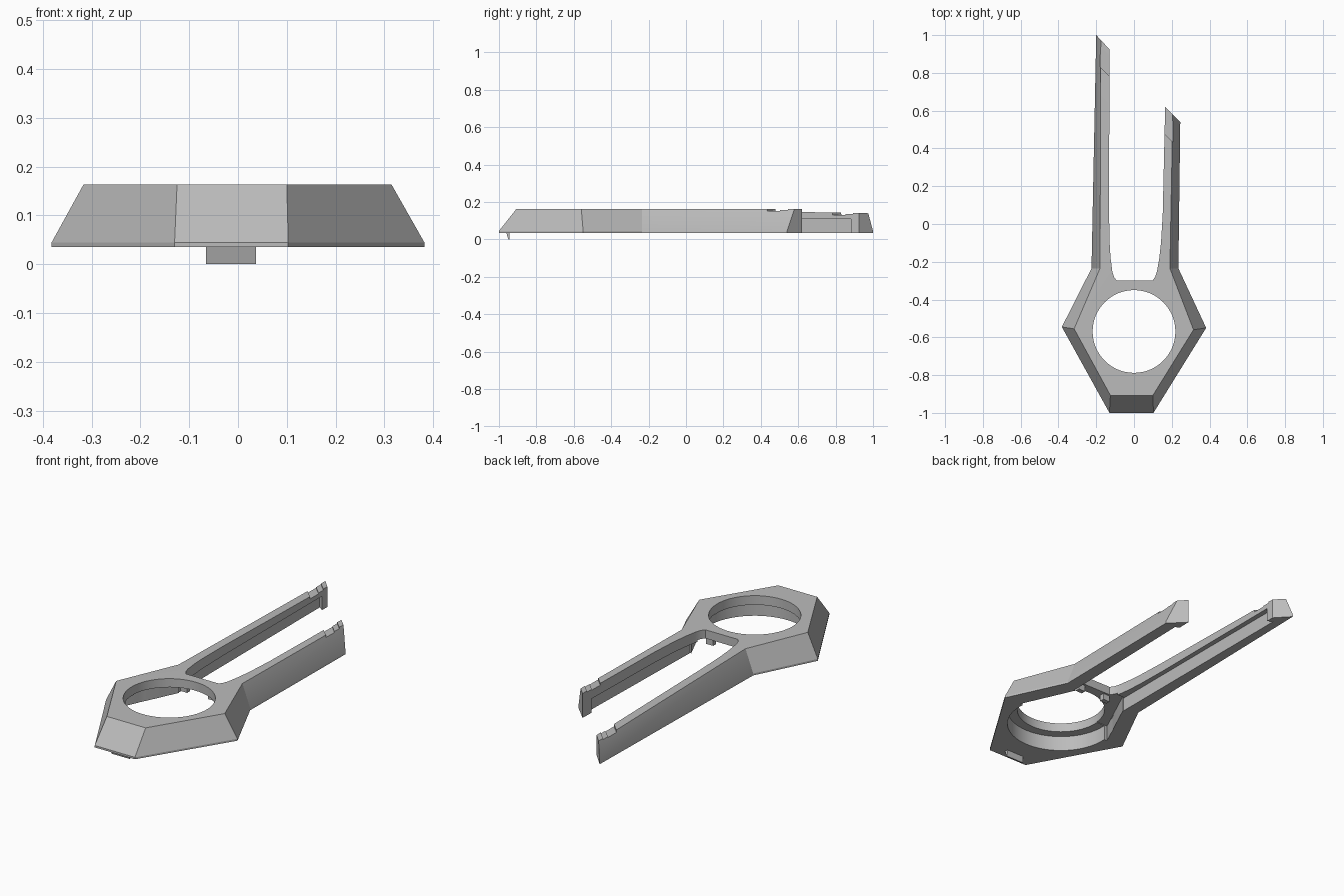
import bpy, bmesh, math

if "Cube" in bpy.data.objects:
    bpy.data.objects.remove(bpy.data.objects["Cube"])

Z0, Z1 = 0.035, 0.163
gray = bpy.data.materials.new("neutral_gray")
gray.diffuse_color = (0.5, 0.5, 0.5, 1)
gray.use_nodes = True
gray.node_tree.nodes["Principled BSDF"].inputs["Base Color"].default_value = gray.diffuse_color


def loft(name, rings):
    """Closed solid through matching rings of 3D points."""
    bm = bmesh.new()
    loops = [[bm.verts.new(p) for p in r] for r in rings]
    n = len(loops[0])
    for a, b in zip(loops, loops[1:]):
        for i in range(n):
            j = (i + 1) % n
            bm.faces.new((a[i], a[j], b[j], b[i]))
    bm.faces.new(loops[0][::-1])
    bm.faces.new(loops[-1])
    bmesh.ops.recalc_face_normals(bm, faces=bm.faces)
    me = bpy.data.meshes.new(name)
    bm.to_mesh(me)
    bm.free()
    me.materials.append(gray)
    ob = bpy.data.objects.new(name, me)
    bpy.context.collection.objects.link(ob)
    return ob


def prism(name, pts, z0, z1):
    return loft(name, [[(x, y, z) for x, y in pts] for z in (z0, z1)])


def circle(r, cy, n=64):
    return [(r * math.cos(2 * math.pi * i / n), cy + r * math.sin(2 * math.pi * i / n))
            for i in range(n)]


def cut(target, cutter):
    """Subtract a cutter, then discard it."""
    bpy.context.view_layer.objects.active = target
    m = target.modifiers.new("cut", 'BOOLEAN')
    m.operation, m.solver, m.object = 'DIFFERENCE', 'EXACT', cutter
    bpy.ops.object.modifier_apply(modifier=m.name)
    bpy.data.objects.remove(cutter)


# Frame: hexagonal head with two arms, outer walls leaning inwards
outer_low = [(-0.2, 1.0), (-0.225, -0.235), (-0.382, -0.545), (-0.13, -1.0),
             (0.103, -1.0), (0.382, -0.55), (0.235, -0.235), (0.245, 0.54)]
outer_top = [(-0.17, 0.968), (-0.18, -0.235), (-0.317, -0.555), (-0.125, -0.907),
             (0.10, -0.907), (0.315, -0.56), (0.19, -0.235), (0.205, 0.58)]
inner = [(0.165, 0.62), (0.152, 0.05), (0.143, -0.10), (0.134, -0.18), (0.122, -0.25),
         (0.112, -0.28), (0.098, -0.30), (-0.092, -0.30), (-0.106, -0.28),
         (-0.115, -0.25), (-0.124, -0.18), (-0.129, -0.10), (-0.132, 0.05), (-0.13, 0.925)]
frame = loft("frame", [[(x, y, z) for x, y in ring + inner]
                       for ring, z in ((outer_low, Z0), (outer_low, Z0 + 0.01),
                                       (outer_top, Z1))])

# Round opening, underside pocket and gap below the bridge
cut(frame, prism("hole_cutter", circle(0.219, -0.569), -0.1, 0.4))
cut(frame, prism("pocket_cutter", circle(0.268, -0.569), -0.1, 0.115))
cut(frame, prism("rear_pocket_cutter",
                 [(-0.285, -0.55), (0.285, -0.55), (0.155, -0.262), (-0.15, -0.262)],
                 -0.1, 0.118))

# Long arm drops gently towards its tip
cut(frame, loft("slope_cutter", [[(x, -0.235, Z1), (x, 1.1, 0.1375), (x, 1.1, 0.3),
                                  (x, -0.235, 0.3)] for x in (-0.4, -0.05)]))

# Ledge along the inner side of each arm
cut(frame, prism("long_ledge_cutter", [(-0.157, -0.27), (-0.05, -0.27), (-0.05, 0.825),
                                       (-0.157, 0.90)], -0.1, 0.108))
cut(frame, prism("short_ledge_cutter", [(0.165, -0.27), (0.185, 0.54), (0.05, 0.60),
                                        (0.05, -0.27)], -0.1, 0.108))

# Slanted notches just behind the tips
for x0, y0, top in ((-0.165, 0.962, 0.1415), (0.185, 0.60, Z1)):
    for start, end, depth in ((-0.145, -0.075, 0.010), (-0.08, -0.035, 0.006)):
        cut(frame, prism("notch_cutter",
                         [(x0 - 0.1, y0 + 0.1 + start), (x0 + 0.1, y0 - 0.1 + start),
                          (x0 + 0.1, y0 - 0.1 + end), (x0 - 0.1, y0 + 0.1 + end)],
                         top - depth, 0.3))

# Wedge-shaped catch below the front edge
loft("front_catch", [[(x, -0.962, 0.04), (x, -0.95, 0.0), (x, -0.944, 0.0), (x, -0.942, 0.04)]
                     for x in (-0.066, 0.037)])

# Small clips hanging under the bridge
for side in (-1, 1):
    a, b = sorted((side * 0.06, side * 0.10))
    prism("bridge_clip", [(a, -0.335), (b, -0.335), (b, -0.31), (a, -0.31)], 0.085, 0.13)

for ob in bpy.data.objects:
    bpy.ops.object.select_all(action='DESELECT')
    ob.select_set(True)
    bpy.context.view_layer.objects.active = ob
    bpy.ops.object.shade_smooth_by_angle(angle=math.radians(20))
